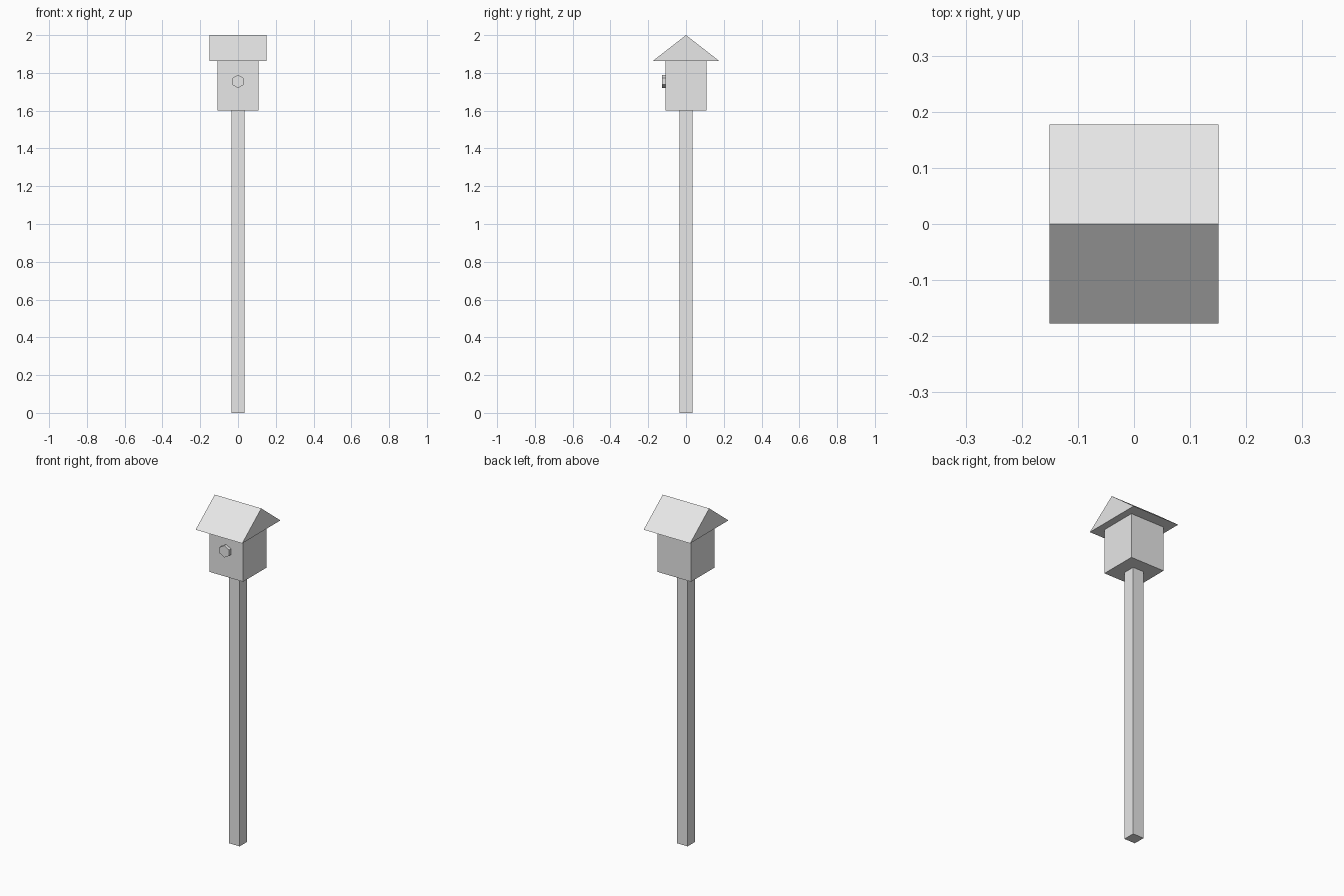
import bpy
import bmesh
from math import pi
from mathutils import Matrix

cube = bpy.data.objects.get("Cube")
if cube:
    bpy.data.objects.remove(cube, do_unlink=True)

# Single plain material
grey = bpy.data.materials.new("plain grey")
grey.use_nodes = True
colour = (0.8, 0.8, 0.8, 1)
grey.diffuse_color = colour
grey.node_tree.nodes["Principled BSDF"].inputs["Base Color"].default_value = colour


def add_part(name, bm):
    bmesh.ops.recalc_face_normals(bm, faces=bm.faces)
    mesh = bpy.data.meshes.new(name)
    bm.to_mesh(mesh)
    bm.free()
    mesh.materials.append(grey)
    obj = bpy.data.objects.new(name, mesh)
    bpy.context.collection.objects.link(obj)
    return obj


def box(name, half_width, bottom, top):
    bm = bmesh.new()
    size = Matrix.Diagonal((2 * half_width, 2 * half_width, top - bottom, 1))
    place = Matrix.Translation((0, 0, (bottom + top) / 2))
    bmesh.ops.create_cube(bm, size=1, matrix=place @ size)
    return add_part(name, bm)


def extrude_along_x(name, profile, half_length):
    bm = bmesh.new()
    face = bm.faces.new([bm.verts.new((-half_length, y, z)) for y, z in profile])
    result = bmesh.ops.extrude_face_region(bm, geom=[face], use_keep_orig=True)
    moved = [v for v in result["geom"] if isinstance(v, bmesh.types.BMVert)]
    bmesh.ops.translate(bm, verts=moved, vec=(2 * half_length, 0, 0))
    return add_part(name, bm)


# Square post and house body
box("post", 0.035, 0, 1.6)
box("house_body", 0.109, 1.6, 1.862)

# Solid gabled roof with the ridge running left to right
extrude_along_x("roof", [(-0.177, 1.862), (0.177, 1.862), (0, 2)], 0.151)

# Hexagonal entrance plug on the front wall
bm = bmesh.new()
bmesh.ops.create_cone(
    bm, cap_ends=True, segments=6, radius1=0.035, radius2=0.035, depth=0.018,
    matrix=Matrix.Translation((0, -0.118, 1.755)) @ Matrix.Rotation(pi / 2, 4, "X"))
add_part("entrance_plug", bm)
